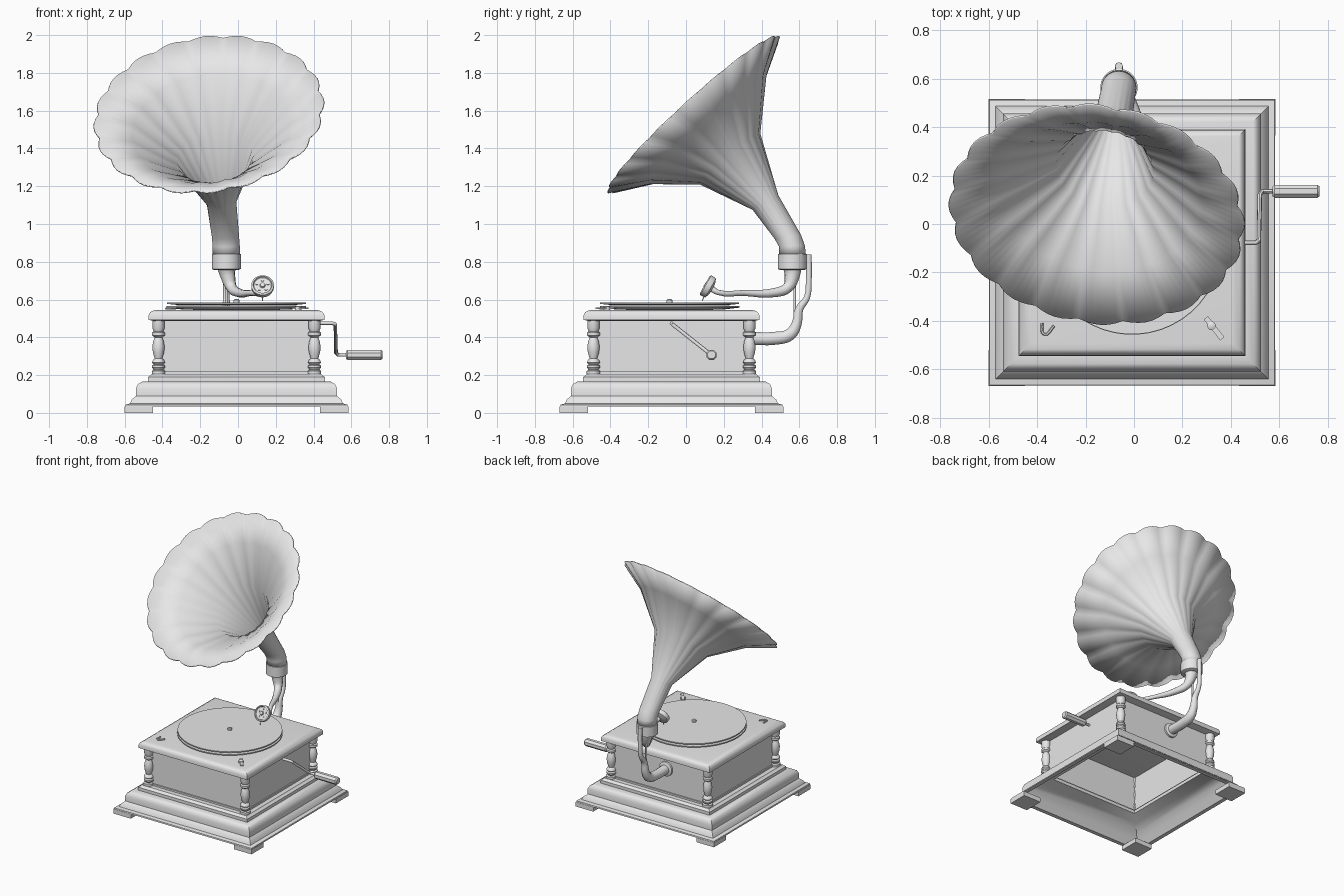
import bpy
import bmesh
from math import sin, cos, pi, radians
from mathutils import Vector, Matrix

cube = bpy.data.objects.get("Cube")
if cube:
    bpy.data.objects.remove(cube, do_unlink=True)

GREY = (0.8, 0.8, 0.8, 1)
mat = bpy.data.materials.new("plain_grey")
mat.use_nodes = True
mat.diffuse_color = GREY
mat.node_tree.nodes["Principled BSDF"].inputs["Base Color"].default_value = GREY

CX, CY = -0.008, -0.077      # centre of the cabinet
PX, PY = -0.062, 0.563       # pivot axis of arm and horn


def finish(obj, angle=35):
    if not obj.data.materials:
        obj.data.materials.append(mat)
    bpy.ops.object.select_all(action='DESELECT')
    obj.select_set(True)
    bpy.context.view_layer.objects.active = obj
    bpy.ops.object.shade_smooth_by_angle(angle=radians(angle))
    return obj


def mesh_object(name, bm, angle=35):
    bmesh.ops.recalc_face_normals(bm, faces=bm.faces)
    me = bpy.data.meshes.new(name)
    bm.to_mesh(me)
    bm.free()
    obj = bpy.data.objects.new(name, me)
    bpy.context.collection.objects.link(obj)
    return finish(obj, angle)


def loft(bm, rings, caps=True, loop=False):
    """Join rings of points with quads."""
    vs = [[bm.verts.new(p) for p in ring] for ring in rings]
    n = len(vs[0])
    pairs = list(zip(vs, vs[1:])) + ([(vs[-1], vs[0])] if loop else [])
    for a, b in pairs:
        for i in range(n):
            j = (i + 1) % n
            bm.faces.new((a[i], a[j], b[j], b[i]))
    if caps and not loop:
        bm.faces.new(vs[0])
        bm.faces.new(vs[-1])


def lathe(name, profile, centre, sides=24, axis=(0, 0, 1)):
    """Turn (radius, height) pairs about an axis through centre."""
    rot = Vector((0, 0, 1)).rotation_difference(Vector(axis)).to_matrix()
    bm = bmesh.new()
    loft(bm, [[Vector(centre) + rot @ Vector((r * cos(2 * pi * (i + .5) / sides),
                                              r * sin(2 * pi * (i + .5) / sides), h))
               for i in range(sides)] for r, h in profile])
    return mesh_object(name, bm)


def square_moulding(name, profile, loop=False):
    """Square rings from (half width, height) pairs."""
    bm = bmesh.new()
    loft(bm, [[(CX + sx * h, CY + sy * h, z) for sx, sy in
               ((-1, -1), (1, -1), (1, 1), (-1, 1))] for h, z in profile], loop=loop)
    return mesh_object(name, bm)


def box(name, centre, size, turn=0):
    bm = bmesh.new()
    bmesh.ops.create_cube(bm, size=1, matrix=Matrix.Translation(centre)
                          @ Matrix.Rotation(turn, 4, 'Z') @ Matrix.Diagonal((*size, 1)))
    return mesh_object(name, bm)


def tube(name, points, radii, smooth=True, res=3):
    cu = bpy.data.curves.new(name, 'CURVE')
    cu.dimensions = '3D'
    cu.bevel_depth = 1
    cu.bevel_resolution = res
    cu.resolution_u = 4
    cu.use_fill_caps = True
    cu.materials.append(mat)
    sp = cu.splines.new('BEZIER' if smooth else 'POLY')
    pts = sp.bezier_points if smooth else sp.points
    pts.add(len(points) - 1)
    for p, co, r in zip(pts, points, radii):
        p.co = co if smooth else (*co, 1)
        p.radius = r
        if smooth:
            p.handle_left_type = p.handle_right_type = 'AUTO'
    obj = bpy.data.objects.new(name, cu)
    bpy.context.collection.objects.link(obj)
    bpy.ops.object.select_all(action='DESELECT')
    obj.select_set(True)
    bpy.context.view_layer.objects.active = obj
    bpy.ops.object.convert(target='MESH')
    return finish(bpy.context.object, 45)


# Stepped hollow plinth and thick lid
square_moulding("plinth", [
    (.59, .033), (.588, .043), (.563, .05), (.555, .07), (.532, .09), (.532, .13),
    (.522, .152), (.5, .165), (.468, .167), (.468, .19), (.456, .197), (.45, .205),
    (.375, .205), (.375, .18), (.44, .15), (.5, .12), (.53, .08), (.56, .033)], loop=True)
square_moulding("lid", [(.44, .487), (.465, .493), (.465, .518), (.458, .532),
                        (.44, .542), (.415, .546)])

# Feet, turned corner columns and wall panels
column = [(.036, .205), (.036, .222), (.026, .228), (.035, .24), (.035, .25), (.025, .256),
          (.035, .266), (.03, .28), (.02, .288), (.03, .32), (.033, .35), (.028, .38),
          (.02, .4), (.034, .41), (.034, .425), (.026, .432), (.033, .45), (.033, .49)]
for sx, fx in ((-1, "right"), (1, "left")):
    for sy, fy in ((-1, "front"), (1, "back")):
        box(f"foot_{fy}_{fx}", (CX + sx * .517, CY + sy * .517, .017), (.15, .15, .035))
        lathe(f"column_{fy}_{fx}", column, (CX + sx * .413, CY + sy * .413, 0), 20)
for i, side in enumerate(("left", "back", "right", "front")):
    a = i * pi / 2
    mid = Vector((CX + .4 * cos(a), CY + .4 * sin(a), .345))
    box(f"wall_{side}", mid, (.012, .79, .29), a)
    mid.z = .211
    box(f"wall_skirt_{side}", mid, (.03, .77, .014), a)

# Turntable, record and spindle
DISC = (-.008, -.087, 0)
lathe("turntable", [(.05, .54), (.29, .548), (.37, .557), (.37, .565), (.3, .568)], DISC, 48)
lathe("record", [(.3, .57), (.368, .577), (.368, .585), (.1, .585)], DISC, 48)
lathe("spindle", [(.016, .58), (.016, .597), (.011, .602)], DISC, 16)

# Small brake and speed levers on the lid
box("brake_lever", (.33, -.43, .555), (.11, .022, .008), -.9)
lathe("brake_knob", [(.018, .545), (.018, .562), (.012, .566)], (.32, -.42, 0), 12)
tube("speed_lever", [(-.38, -.41, .553), (-.37, -.455, .553), (-.33, -.42, .553)],
     [.006] * 3, res=1)

# Winding crank with a faceted grip
tube("crank_rod", [(.38, -.077, .475), (.5, -.077, .475), (.515, -.07, .468),
                   (.519, .12, .318), (.53, .135, .307), (.6, .135, .307)],
     [.01] * 6, smooth=False, res=2)
lathe("crank_grip", [(.022, .572), (.029, .58), (.029, .757), (.022, .765)],
      (0, .135, .307), 8, axis=(1, 0, 0))

# Support bracket behind the cabinet
tube("bracket", [(PX, .33, .395), (PX, .47, .395), (PX, .55, .415), (PX, .585, .47),
                 (PX, .6, .55), (PX, .64, .61), (PX, .65, .7), (PX, .65, .838)],
     [.036, .036, .034, .028, .022, .017, .016, .016])
lathe("bracket_flange", [(.055, 0), (.055, .018), (.045, .024)], (PX, .325, .395), 24, (0, 1, 0))
tube("pivot_rod", [(PX, .575, .43), (PX, .575, .7)], [.007] * 2, smooth=False)

# Tone arm and sound box
tube("tone_arm", [(PX, PY, .78), (PX + .008, .562, .725), (-.035, .54, .665), (0, .47, .637),
                  (.07, .3, .635), (.14, .17, .638), (.135, .125, .665)],
     [.052, .04, .029, .024, .015, .014, .018])
AXIS = Vector((0, -.87, .49))
HUB = Vector((.13, .115, .67))
lathe("sound_box", [(.03, -.028), (.057, -.018), (.06, -.008), (.06, .012), (.05, .018),
                    (.046, .01), (.015, .01), (.012, .02)], HUB, 28, AXIS)
for k in range(5):
    a = pi / 2 + k * 2 * pi / 5
    offset = Vector((cos(a), .49 * sin(a), .87 * sin(a))) * .03
    lathe(f"sound_box_stud_{k + 1}", [(.008, .008), (.008, .015)], HUB + offset, 10, AXIS)
tube("needle", [(.13, .1, .625), (.13, .085, .592)], [.004, .002], smooth=False, res=1)

# Collar
lathe("collar", [(.066, .757), (.077, .762), (.077, .84), (.066, .845)], (PX, PY, 0), 32)

# Fluted horn: each station gives the back and front edge in (y, z) and flute depth
stations = [((.628, .835), (.498, .835), 0), ((.622, .885), (.5, .88), 0),
            ((.602, .94), (.475, .925), 0), ((.48, 1.15), (.355, 1.08), .01),
            ((.38, 1.48), (.07, 1.215), .03), ((.41, 1.8), (-.2, 1.215), .03),
            ((.478, 2.0), (-.42, 1.165), .035)]
swing = Matrix.Translation((PX, PY, 0)) @ Matrix.Rotation(radians(-10), 4, 'Z')
LOBES, STEPS = 20, 6
rings = []
for back, front, depth in stations:
    b = Vector((0, back[0] - PY, back[1]))
    f = Vector((0, front[0] - PY, front[1]))
    c, v = (b + f) / 2, (b - f) / 2
    u = Vector((max(v.length, .065), 0, 0))
    ring = []
    for i in range(LOBES * STEPS):
        t = 2 * pi * i / (LOBES * STEPS)
        s = 1 - depth * (1 - abs(sin(LOBES * t / 2)))
        ring.append(swing @ (c + u * cos(t) * s + v * sin(t) * s))
    rings.append(ring)
bm = bmesh.new()
loft(bm, rings, caps=False)
horn = mesh_object("horn", bm, 60)
shell = horn.modifiers.new("shell", 'SOLIDIFY')
shell.thickness = .007
shell.offset = -1
